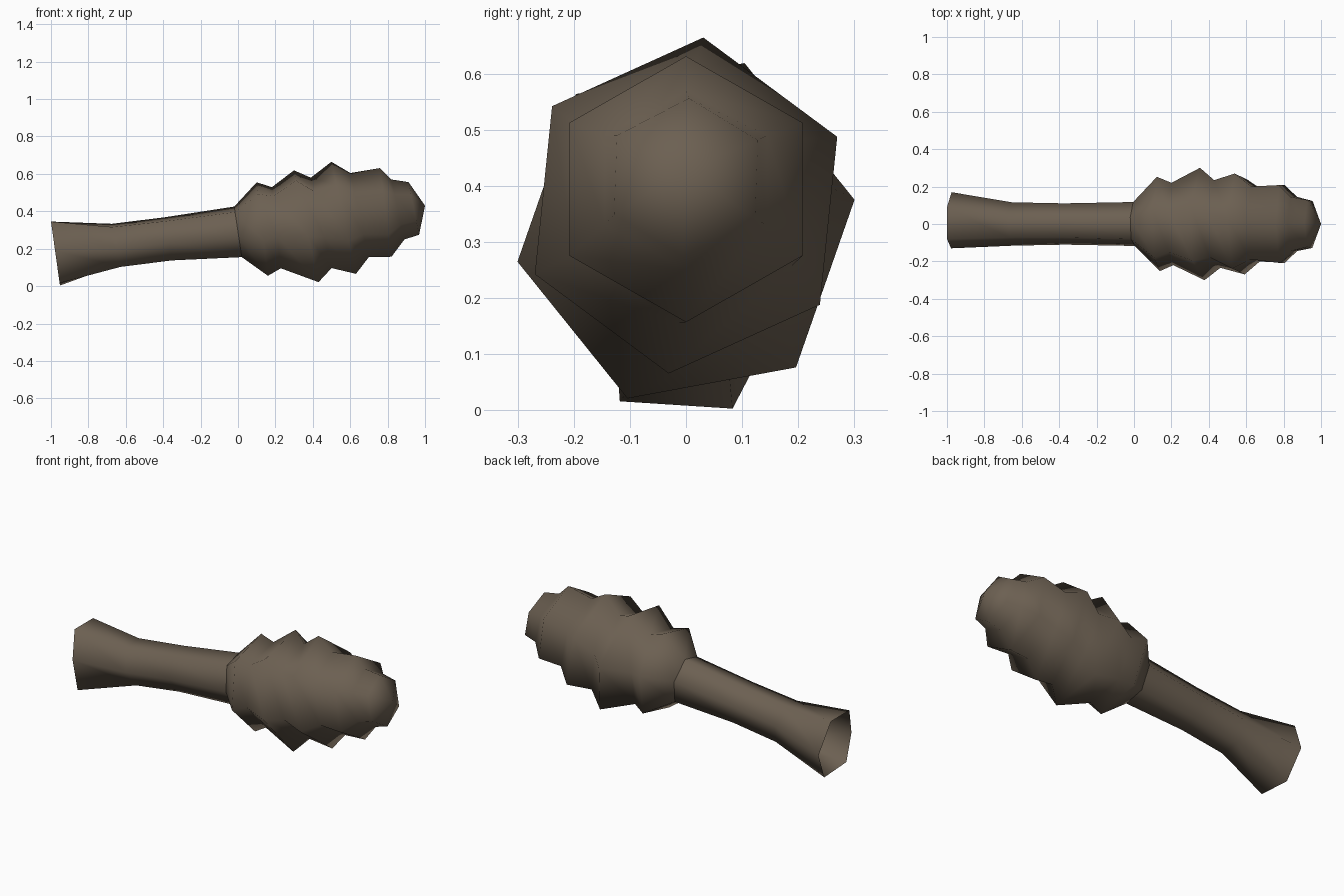
import bpy, bmesh, math

if "Cube" in bpy.data.objects:
    bpy.data.objects.remove(bpy.data.objects["Cube"])

brown = bpy.data.materials.new("dark brown wood")
brown.diffuse_color = (0.15, 0.117, 0.084, 1)
brown.use_nodes = True
brown.node_tree.nodes["Principled BSDF"].inputs["Base Color"].default_value = brown.diffuse_color


def ring(x, z, ry, rz, turn, tilt):
    """Hexagonal section around (x, 0, z), turned about x and leaning by tilt."""
    pts = []
    for i in range(6):
        a = math.radians(turn + 60 * i)
        dz = rz * math.sin(a)
        pts.append((x + tilt * dz, ry * math.cos(a), z + dz))
    return pts


def loft(name, rings, tip=None):
    bm = bmesh.new()
    loops = [[bm.verts.new(p) for p in r] for r in rings]
    for a, b in zip(loops, loops[1:]):
        for i in range(6):
            j = (i + 1) % 6
            bm.faces.new((a[i], a[j], b[j], b[i]))
    if tip:
        t = bm.verts.new(tip)
        for i in range(6):
            bm.faces.new((loops[-1][i], loops[-1][(i + 1) % 6], t))
    bmesh.ops.recalc_face_normals(bm, faces=bm.faces)
    # make sure the normals of the open shell point away from the axis
    f = bm.faces[0] if bm.faces.ensure_lookup_table() is None else None
    c = f.calc_center_median()
    if f.normal.y * c.y + f.normal.z * (c.z - rings[0][0][2]) < 0:
        bmesh.ops.reverse_faces(bm, faces=bm.faces)
    for f in bm.faces:
        f.smooth = True
    me = bpy.data.meshes.new(name)
    bm.to_mesh(me)
    bm.free()
    me.materials.append(brown)
    ob = bpy.data.objects.new(name, me)
    bpy.context.collection.objects.link(ob)


# hollow handle, flared at its open end
end = [(0.17, 0.17), (0.09, 0.345), (-0.08, 0.345),
       (-0.13, 0.19), (-0.118, 0.016), (0.083, 0.003)]
loft("handle", [
    [(-0.976 - 0.14 * (z - 0.175), y, z) for y, z in end],
    ring(-0.65, 0.218, 0.117, 0.124, 8, -0.2),
    ring(-0.37, 0.253, 0.112, 0.123, 10, -0.15),
    ring(0.0, 0.29, 0.12, 0.142, 12, -0.15),
])

# knobbly head: alternating ridges and grooves (x, z, ry, rz, turn, tilt)
loft("head", [ring(*r) for r in [
    (0.0, 0.29, 0.12, 0.142, 12, -0.15),
    (0.13, 0.305, 0.26, 0.26, 14, -0.12),
    (0.205, 0.312, 0.225, 0.228, 12, -0.11),
    (0.365, 0.32, 0.305, 0.318, 10, -0.22),
    (0.445, 0.338, 0.245, 0.248, 17, -0.23),
    (0.565, 0.365, 0.295, 0.301, 24, -0.22),
    (0.65, 0.38, 0.225, 0.225, 27, -0.22),
    (0.79, 0.394, 0.24, 0.237, 30, -0.13),
    (0.855, 0.41, 0.167, 0.16, 30, -0.22),
    (0.94, 0.415, 0.145, 0.141, 28, -0.2),
]], tip=(1.0, 0, 0.43))
